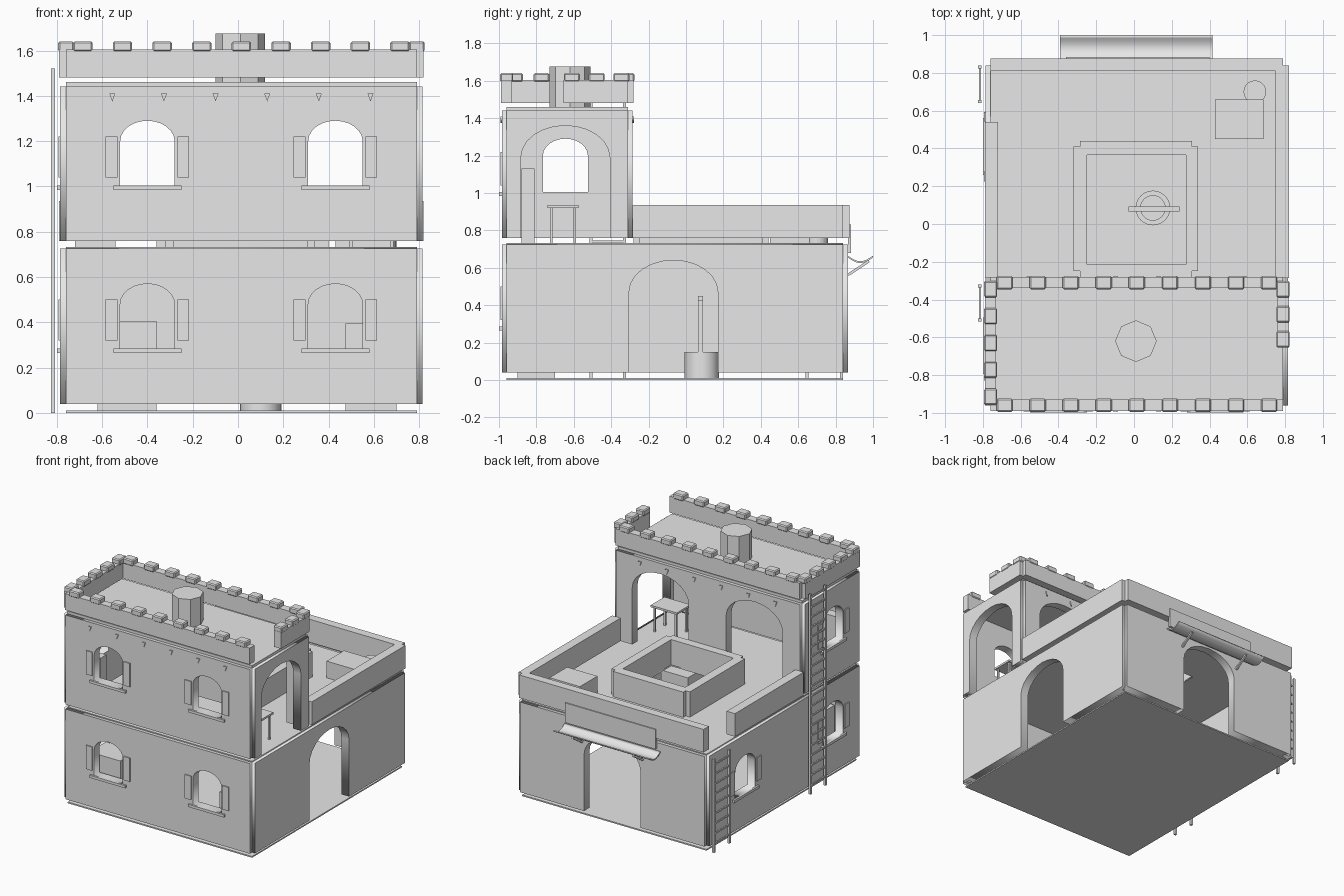
import bpy, bmesh, math
from mathutils import Matrix, Vector

if "Cube" in bpy.data.objects:
    bpy.data.objects.remove(bpy.data.objects["Cube"])

stone = bpy.data.materials.new("plain_grey")
stone.use_nodes = True
stone.diffuse_color = (0.8, 0.8, 0.8, 1)
stone.node_tree.nodes["Principled BSDF"].inputs["Base Color"].default_value = (0.8, 0.8, 0.8, 1)

# Outer faces of the house and common sizes
L, R, F, B, UB = -0.785, 0.815, -0.985, 0.865, -0.285
T, N = 0.065, 0.025          # wall thickness, corner notch
MX = (L + R) / 2
WIN_W, WIN_H, DOOR_W, DOOR_H = 0.24, 0.285, 0.475, 0.6


def add(name, mesh):
    mesh.materials.clear()
    mesh.materials.append(stone)
    ob = bpy.data.objects.new(name, mesh)
    bpy.context.scene.collection.objects.link(ob)
    return ob


def box(name, x, y, z, bevel=0, tilt=None):
    bm = bmesh.new()
    bmesh.ops.create_cube(bm, size=1)
    bmesh.ops.scale(bm, vec=(x[1] - x[0], y[1] - y[0], z[1] - z[0]), verts=bm.verts)
    if bevel:
        bmesh.ops.bevel(bm, geom=bm.edges[:], offset=bevel, segments=1, affect='EDGES')
    if tilt:
        bmesh.ops.transform(bm, matrix=tilt, verts=bm.verts)
    bmesh.ops.translate(bm, vec=(sum(x) / 2, sum(y) / 2, sum(z) / 2), verts=bm.verts)
    me = bpy.data.meshes.new(name)
    bm.to_mesh(me)
    bm.free()
    return add(name, me)


def cylinder(name, x, y, z0, z1, r, sides):
    bm = bmesh.new()
    bmesh.ops.create_cone(bm, cap_ends=True, segments=sides, radius1=r, radius2=r, depth=z1 - z0,
                          matrix=Matrix.Translation((x, y, (z0 + z1) / 2)))
    me = bpy.data.meshes.new(name)
    bm.to_mesh(me)
    bm.free()
    return add(name, me)


def arch(c, base, w, h, rise):
    """Left foot, curved head, right foot."""
    spring = base + h - rise
    head = [(c - w / 2 * math.cos(math.pi * i / 12), spring + rise * math.sin(math.pi * i / 12))
            for i in range(13)]
    return [(c - w / 2, base)] + head + [(c + w / 2, base)]


def panel(name, axis, pos, loops, thick):
    """Extruded flat outline with holes, standing across the given axis."""
    cu = bpy.data.curves.new(name, 'CURVE')
    cu.dimensions = '2D'
    cu.fill_mode = 'BOTH'
    cu.extrude = thick / 2
    for loop in loops:
        sp = cu.splines.new('POLY')
        sp.points.add(len(loop) - 1)
        for p, (a, b) in zip(sp.points, loop):
            p.co = (a, b, 0, 1)
        sp.use_cyclic_u = True
    tmp = bpy.data.objects.new(name, cu)
    me = bpy.data.meshes.new_from_object(tmp)
    bpy.data.objects.remove(tmp)
    bpy.data.curves.remove(cu)
    stand = Matrix.Rotation(math.pi / 2, 4, 'X')
    turn = {'x': Matrix.Rotation(math.pi / 2, 4, 'Z') @ stand, 'y': stand, 'z': Matrix.Identity(4)}
    off = Vector([pos if axis == k else 0 for k in 'xyz'])
    me.transform(Matrix.Translation(off) @ turn[axis])
    return add(name, me)


def rect(a0, a1, b0, b1):
    return [(a0, b0), (a1, b0), (a1, b1), (a0, b1)]


def wall(name, axis, outer, inward, a0, a1, z0, z1, windows=(), doors=()):
    outline = [(a0, z0)]
    for c in sorted(doors):
        outline += arch(c, z0, DOOR_W, DOOR_H, 0.17)
    outline += [(a1, z0), (a1, z1), (a0, z1)]
    loops = [outline] + [arch(c, z0 + 0.245, WIN_W, WIN_H, 0.09) for c in windows]
    panel(name, axis, outer + inward * T / 2, loops, T)
    for c in windows:     # shutters and sill on the outside
        sill = z0 + 0.245
        parts = [("shutter", c + s * 0.158 - 0.026, c + s * 0.158 + 0.026, sill + 0.035, sill + 0.215, 0.008)
                 for s in (-1, 1)] + [("sill", c - 0.15, c + 0.15, sill - 0.02, sill, 0.014)]
        for part, p0, p1, b0, b1, d in parts:
            out = sorted((outer, outer - inward * d))
            xy = ((p0, p1), out) if axis == 'y' else (out, (p0, p1))
            box(name + "_" + part, *xy, (b0, b1))


# Ground storey
G = (0.04, 0.725)
wall("ground_front_wall", 'y', F, 1, L + N, R - N, *G, windows=(-0.4, 0.43))
wall("ground_back_wall", 'y', B, -1, L + N, R - N, *G, doors=(MX,))
wall("ground_left_wall", 'x', L, 1, F + N, B - N, *G, windows=(-0.645, 0.41))
wall("ground_right_wall", 'x', R, -1, F + N, B - N, *G, doors=(-0.067,))
box("ground_floor", (L + N, R - N), (F + N, B - N), (0, 0.01))

# Upper storey
U = (0.76, 1.44)
wall("upper_front_wall", 'y', F, 1, L + N, R - N, *U, windows=(-0.4, 0.43))
wall("upper_back_wall", 'y', UB, -1, L + N, R - N, *U, doors=(MX - 0.39, MX + 0.4))
wall("upper_left_wall", 'x', L, 1, F + N, UB - N, *U, windows=(-0.645,))
wall("upper_right_wall", 'x', R, -1, F + N, UB - N, *U, doors=(-0.645,))

# Terrace floor with the courtyard opening, and the roof
panel("terrace_floor", 'z', 0.728, [rect(L + N, R - N, F + N, B - N), rect(-0.25, 0.275, -0.215, 0.365)], 0.01)
box("roof", (L + N, R - N), (F + N, UB - N), (1.44, 1.46))

# Terrace parapets
P, O = (0.76, 0.935), 0.005
box("terrace_right_parapet", (R - T, R + O), (UB, B - N), P)
box("terrace_left_parapet", (L - O, L + T), (UB, 0.54), P)
box("terrace_back_parapet", (L + N, R - N), (B - T + 0.01, B + 0.01), P)

# Courtyard opening kerb
K = (0.725, 0.925)
for side, x in (("left", (-0.32, -0.25)), ("right", (0.275, 0.34))):
    box("kerb_" + side, x, (-0.25, 0.41), K)
for side, y in (("front", (-0.28, -0.215)), ("back", (0.365, 0.44))):
    box("kerb_" + side, (-0.285, 0.307), y, K)

# Battlements
Z = (1.48, 1.605)
box("roof_front_parapet", (L + N, R - N), (F - O, F + 0.055), Z)
box("roof_back_parapet", (L + N, R - N), (UB - 0.055, UB + O), Z)
box("roof_left_parapet", (L - O, L + 0.055), (F + N, UB - N), Z)
box("roof_right_parapet", (R - 0.055, R + O), (-0.655, UB - N), Z)


def merlons(name, axis, across, start, end, count):
    for i in range(count):
        c = start + (end - start) * i / (count - 1)
        along, ac = (c - 0.043, c + 0.043), (across - 0.035, across + 0.035)
        xy = (along, ac) if axis == 'x' else (ac, along)
        box(name, *xy, (1.595, 1.64), bevel=0.007)


merlons("front_merlon", 'x', F + 0.026, L + 0.1, R - 0.1, 9)
merlons("back_merlon", 'x', UB - 0.026, L + 0.1, R - 0.1, 9)
merlons("left_merlon", 'y', L + 0.026, F + 0.07, UB - 0.06, 5)
merlons("right_merlon", 'y', R - 0.026, -0.61, UB - 0.06, 3)
cylinder("chimney", 0.01, -0.62, 1.455, 1.675, 0.11, 8)

# Small triangular vents under the roof line
for i in range(6):
    x = -0.555 + i * 0.228
    tri = [(x - 0.013, 1.41), (x, 1.375), (x + 0.013, 1.41)]
    panel("front_vent", 'y', F - 0.003, [tri], 0.008)
    panel("back_vent", 'y', UB + 0.003, [tri], 0.008)

# Ladders on the left side
for name, y0, y1, top in (("tall_ladder", -0.515, -0.32, 1.52), ("short_ladder", 0.64, 0.84, 0.71)):
    for y in (y0, y1 - 0.016):
        box(name + "_rail", (-0.825, -0.807), (y, y + 0.016), (0, top))
    for i in range(int(top / 0.075)):
        z = 0.06 + i * 0.075
        box(name + "_rung", (-0.821, -0.811), (y0, y1), (z, z + 0.012))

# Sign board and sagging awning over the back door
box("sign_board", (-0.36, 0.4), (B, B + 0.018), (0.68, 0.83))
sag = [(B + 0.135 * t / 8, 0.655 - 0.03 * math.sin(math.pi * t / 8)) for t in range(9)]
awning = panel("awning", 'x', 0.012, [sag + [(y, z + 0.01) for y, z in reversed(sag)]], 0.805)
for x in (-0.24, 0.27):
    box("awning_strut", (x - 0.008, x + 0.008), (B - 0.01, B + 0.125), (0.592, 0.606),
        tilt=Matrix.Rotation(math.radians(33), 4, 'X'))

# Well in the courtyard
panel("well_ring", 'z', 0.08, [[(0.1 + r * math.cos(math.tau * i / 24), 0.085 + r * math.sin(math.tau * i / 24))
                              for i in range(24)] for r in (0.092, 0.065)], 0.14)
for x in (0.02, 0.18):
    box("well_post", (x - 0.012, x + 0.012), (0.065, 0.09), (0.01, 0.43))
box("well_bar", (-0.03, 0.24), (0.065, 0.092), (0.425, 0.45))

# Furniture and stores
box("table_top", (0.48, 0.7), (-0.74, -0.575), (0.92, 0.935))
for x in (0.5, 0.68):
    for y in (-0.72, -0.595):
        box("table_leg", (x - 0.007, x + 0.007), (y - 0.007, y + 0.007), (0.733, 0.92))
box("cupboard", (-0.72, -0.54), (-0.88, -0.81), (0.733, 1.13))
box("terrace_chest", (0.43, 0.685), (0.45, 0.66), (0.733, 0.86))
cylinder("terrace_barrel", 0.64, 0.7, 0.733, 0.84, 0.06, 20)
box("left_store_box", (-0.62, -0.36), (-0.9, -0.7), (0.01, 0.405))
box("right_store_box", (0.475, 0.7), (-0.9, -0.7), (0.01, 0.395))
